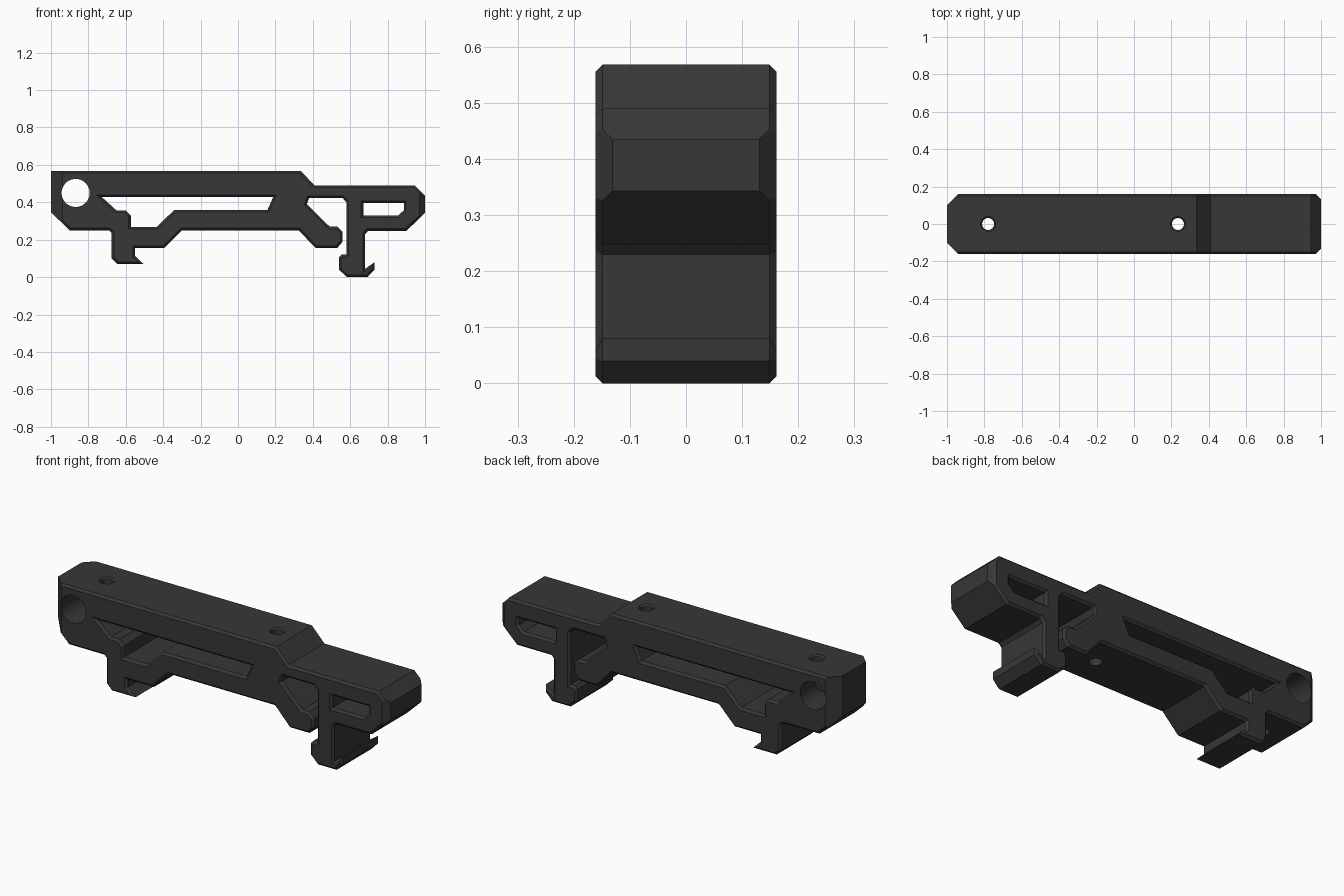
import bpy, bmesh, math
from mathutils import Vector

if "Cube" in bpy.data.objects:
    bpy.data.objects.remove(bpy.data.objects["Cube"])

HALF = 0.161    # half depth of the body
EDGE = 0.012    # chamfer around every cut-out and the outline

black = bpy.data.materials.new("matte_black")
black.diffuse_color = (0.038, 0.038, 0.038, 1)
black.use_nodes = True
black.node_tree.nodes["Principled BSDF"].inputs["Base Color"].default_value = black.diffuse_color


def inset(pts, d):
    """Mitred inward offset of a closed polygon (negative d grows it)."""
    p = [Vector(q) for q in pts]
    n = len(p)
    area = sum(p[i].x * p[(i + 1) % n].y - p[(i + 1) % n].x * p[i].y for i in range(n))
    s = 1 if area > 0 else -1
    norms = []
    for i in range(n):
        e = (p[(i + 1) % n] - p[i]).normalized()
        norms.append(Vector((-e.y, e.x)) * s)
    return [p[i] + d * (norms[i - 1] + norms[i]) / (1 + norms[i - 1].dot(norms[i]))
            for i in range(n)]


def loft(name, pts, rings, place, cuts=()):
    """Solid through copies of a profile; rings = (depth, inset)."""
    bm = bmesh.new()
    loops = [[bm.verts.new(place(q.x, q.y, t)) for q in inset(pts, d)] for t, d in rings]
    n = len(pts)
    for a, b in zip(loops, loops[1:]):
        for i in range(n):
            j = (i + 1) % n
            bm.faces.new((a[i], a[j], b[j], b[i]))
    bm.faces.new(loops[0])
    bm.faces.new(loops[-1])
    bmesh.ops.recalc_face_normals(bm, faces=bm.faces[:])
    # Slice off corners with planes and close the cuts
    for co, no in cuts:
        bmesh.ops.bisect_plane(bm, geom=bm.verts[:] + bm.edges[:] + bm.faces[:],
                               plane_co=co, plane_no=no, clear_outer=True)
        bmesh.ops.holes_fill(bm, edges=[e for e in bm.edges if e.is_boundary], sides=0)
    bmesh.ops.recalc_face_normals(bm, faces=bm.faces[:])
    me = bpy.data.meshes.new(name)
    bm.to_mesh(me)
    bm.free()
    me.materials.append(black)
    ob = bpy.data.objects.new(name, me)
    bpy.context.collection.objects.link(ob)
    return ob


def across(x, z, t):
    return (x, t, z)


def upright(x, y, t):
    return (x, y, t)


def circle(cx, cy, r, n=32):
    return [(cx + r * math.cos(2 * math.pi * i / n), cy + r * math.sin(2 * math.pi * i / n))
            for i in range(n)]


# Side profile of the mount, clockwise from the top left
outline = [
    (-1, .568), (.335, .568), (.41, .49), (.945, .49), (1, .435), (1, .343), (.90, .247),
    # right leg and its hooked foot
    (.695, .247), (.68, .23), (.68, .045), (.73, .08), (.73, .04), (.692, .0), (.582, .0),
    (.54, .04), (.54, .105), (.555, .12), (.58, .12),
    # slot between the leg and the clamp jaw
    (.58, .40), (.56, .422), (.38, .422), (.368, .39), (.49, .27), (.53, .27), (.56, .24),
    (.56, .19), (.53, .155), (.415, .155), (.325, .25),
    # underside and left hooked foot
    (-.30, .25), (-.395, .155), (-.55, .155), (-.55, .113), (-.505, .07), (-.645, .07),
    (-.675, .10), (-.675, .235), (-.69, .25), (-.90, .25), (-1, .347),
]

# Vertical corner cuts: large on the left end, small on the right end
corner_cuts = []
for s in (-1, 1):
    corner_cuts.append(((-1, s * .10, 0), (-1, s, 0)))
    corner_cuts.append(((1, s * .131, 0), (1, s, 0)))

body = loft("mount_body", outline,
            [(-HALF, EDGE), (-HALF + EDGE, 0), (HALF - EDGE, 0), (HALF, EDGE)],
            across, corner_cuts)

# Side openings with flared rims
window = [(-.728, .428), (-.65, .357), (-.60, .357), (-.573, .33), (-.573, .268),
          (-.435, .268), (-.34, .36), (.158, .36), (.188, .428)]
slot = [(.67, .395), (.887, .395), (.887, .358), (.858, .33), (.67, .33)]
flare = [(-HALF - .01, -EDGE - .01), (-HALF + EDGE, 0), (HALF - EDGE, 0), (HALF + .01, -EDGE - .01)]
cutters = [loft("window_cutter", window, flare, across),
           loft("slot_cutter", slot, flare, across),
           loft("cross_hole_cutter", circle(-.868, .45, .075, 48), [(-.3, 0), (.3, 0)], across)]

# Vertical screw holes with a slight countersink
for x in (-.78, .235):
    cutters.append(loft("screw_hole_cutter", circle(x, 0, .032),
                        [(.1, 0), (.56, 0), (.58, -.02)], upright))

bpy.context.view_layer.objects.active = body
body.select_set(True)
for c in cutters:
    c.hide_render = True
    m = body.modifiers.new("cut", 'BOOLEAN')
    m.operation = 'DIFFERENCE'
    m.solver = 'EXACT'
    m.object = c
    bpy.ops.object.modifier_apply(modifier=m.name)
    bpy.data.objects.remove(c)

# Smooth hole walls, crisp chamfers
bpy.ops.object.shade_smooth_by_angle(angle=math.radians(20))
